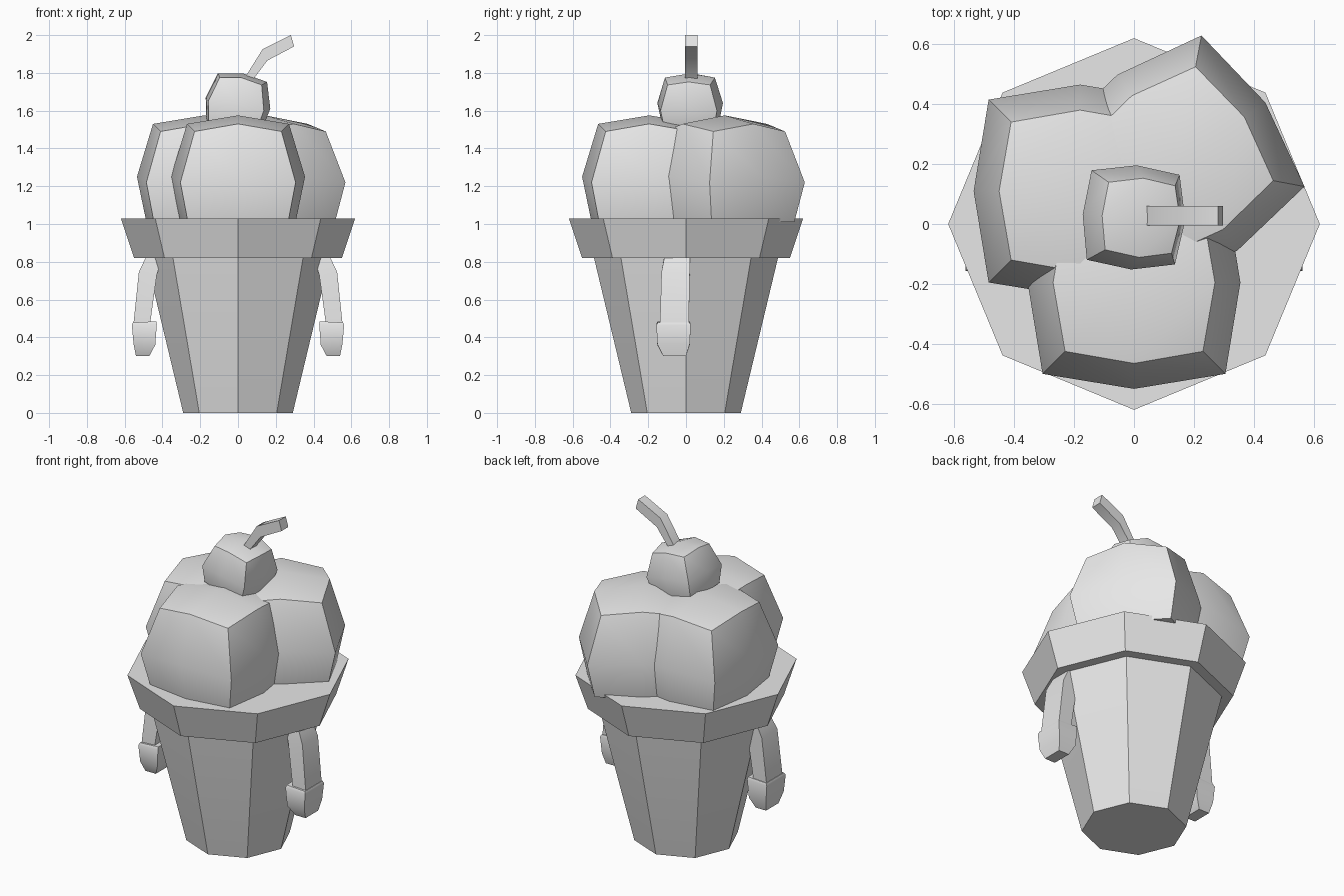
import bpy, bmesh, math
from mathutils import Matrix, Vector

if "Cube" in bpy.data.objects:
    bpy.data.objects.remove(bpy.data.objects["Cube"])

grey = bpy.data.materials.new("plain grey")
grey.diffuse_color = (0.8, 0.8, 0.8, 1)
grey.use_nodes = True
grey.node_tree.nodes["Principled BSDF"].inputs["Base Color"].default_value = grey.diffuse_color


def finish(name, bm):
    bmesh.ops.recalc_face_normals(bm, faces=bm.faces)
    me = bpy.data.meshes.new(name)
    bm.to_mesh(me)
    bm.free()
    for p in me.polygons:
        p.use_smooth = True
    me.set_sharp_from_angle(angle=math.radians(35))
    me.materials.append(grey)
    ob = bpy.data.objects.new(name, me)
    bpy.context.collection.objects.link(ob)
    return ob


def loft(name, rings):
    """Closed solid through rings of equal point count."""
    bm = bmesh.new()
    loops = [[bm.verts.new(p) for p in r] for r in rings]
    n = len(rings[0])
    for a, b in zip(loops, loops[1:]):
        for i in range(n):
            j = (i + 1) % n
            bm.faces.new((a[i], a[j], b[j], b[i]))
    bm.faces.new(loops[0])
    bm.faces.new(loops[-1])
    return finish(name, bm)


def octagon(r, z):
    return [(r * math.cos(i * math.pi / 4), r * math.sin(i * math.pi / 4), z) for i in range(8)]


def rect(x0, x1, y0, y1, z0, z1):
    """Four-sided ring; inner side at z0, outer side at z1."""
    return [(x0, y0, z0), (x1, y0, z1), (x1, y1, z1), (x0, y1, z0)]


def round_cube(name, loc, size=1.0, rot=(0, 0, 0)):
    """Cube split once on each side and puffed out into a faceted ball."""
    bm = bmesh.new()
    bmesh.ops.create_cube(bm, size=2)
    bmesh.ops.subdivide_edges(bm, edges=bm.edges[:], cuts=1, use_grid_fill=True)
    turn = Matrix.Rotation(rot[2], 3, 'Z') @ Matrix.Rotation(rot[1], 3, 'Y') @ Matrix.Rotation(rot[0], 3, 'X')
    for v in bm.verts:
        s = Vector([round(c) for c in v.co])
        kind = sum(abs(c) for c in s)          # 1 face, 2 edge, 3 corner
        if kind == 1:
            p = Vector((s.x * .355, s.y * .355, s.z * .325))
        elif kind == 3:
            w = .23 if s.z > 0 else .265
            p = Vector((s.x * w, s.y * w, s.z * .24))
        elif s.z == 0:
            p = Vector((s.x * .305, s.y * .305, -.03))
        else:
            w = .27 if s.z > 0 else .305
            p = Vector((s.x * w, s.y * w, s.z * (.28 if s.z > 0 else .24)))
        if s.z < 0 and kind == 1:
            p.z = -.24                          # flat underside
        v.co = turn @ (p * size) + Vector(loc)
    return finish(name, bm)


# Cone and rim
loft("cone", [octagon(.29, 0), octagon(.487, .82), octagon(.49, .84)])
loft("rim", [octagon(.55, .82), octagon(.62, 1.03)])

# Scoops and cherry
round_cube("front_scoop", (0, -.195, 1.25))
round_cube("left_scoop", (-.18, .11, 1.25))
round_cube("right_scoop", (.145, .205, 1.25), 1.0, (0, 0, math.radians(34.3)))
round_cube("cherry", (0, .022, 1.64), .49, (0, math.radians(10), math.radians(-3)))

# Bent stem
profile = [[(.03, 1.765), (.08, 1.765)], [(.13, 1.925), (.155, 1.865)], [(.28, 2.0), (.297, 1.94)]]
loft("stem", [[(a[0], -.005, a[1]), (b[0], -.005, b[1]), (b[0], .06, b[1]), (a[0], .06, a[1])]
              for a, b in profile])

# Arms and hands, mirrored left and right
arm = [rect(.40, .49, -.115, .02, .83, .82),
       rect(.43, .525, -.13, .02, .73, .745),
       rect(.465, .553, -.138, .015, .475, .475)]
hand = [rect(.432, .556, -.15, .02, .485, .478),
        rect(.43, .562, -.157, .025, .47, .465),
        rect(.438, .553, -.152, .02, .36, .365),
        rect(.47, .54, -.12, 0, .30, .30)]
for side, sx in (("left", -1), ("right", 1)):
    for part, rings in (("arm", arm), ("hand", hand)):
        loft(f"{side}_{part}", [[(sx * x, y, z) for x, y, z in r] for r in rings])
